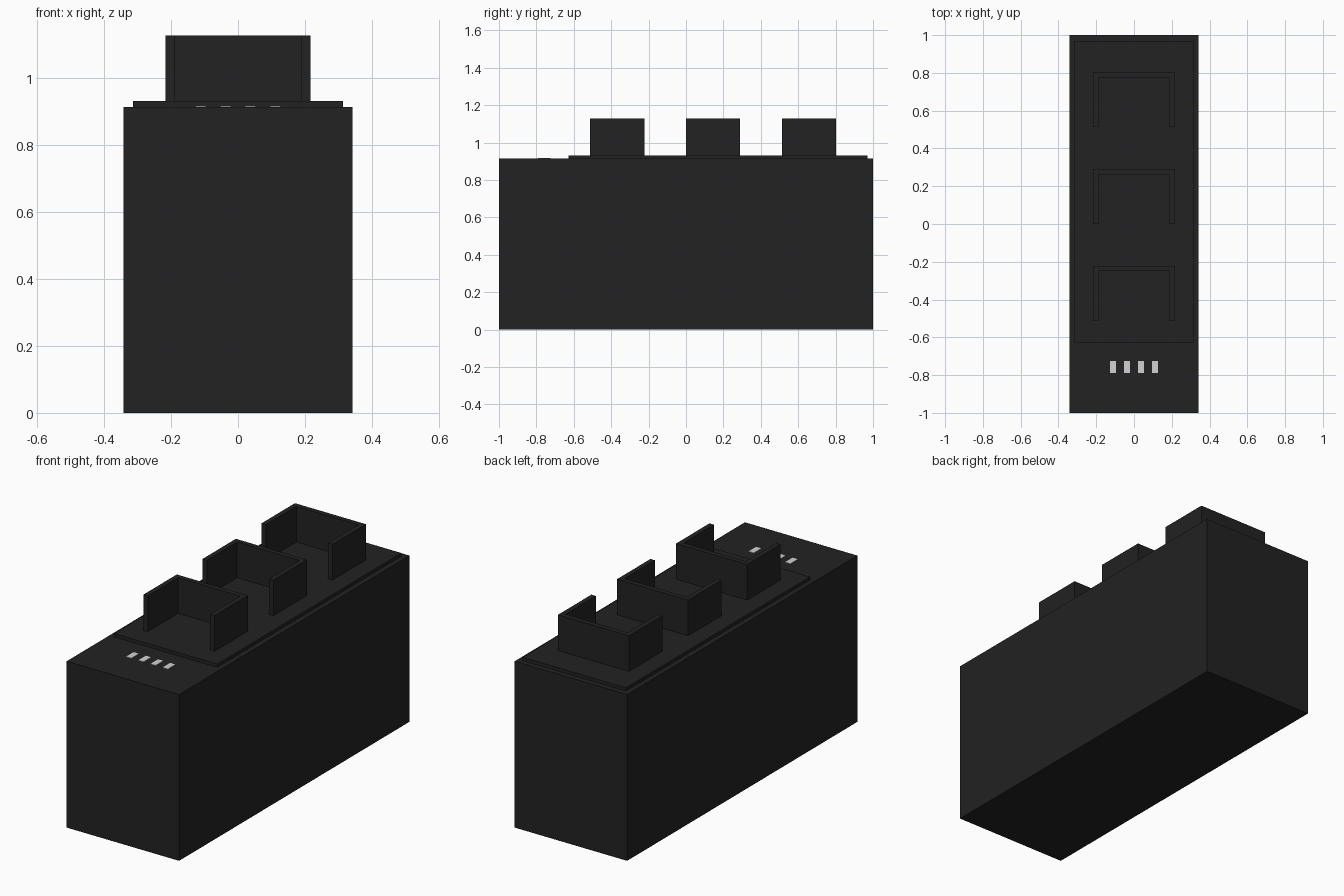
import bpy
import bmesh

cube = bpy.data.objects.get("Cube")
if cube:
    bpy.data.objects.remove(cube, do_unlink=True)


def make_material(name, rgb):
    mat = bpy.data.materials.new(name)
    mat.use_nodes = True
    colour = (*rgb, 1)
    mat.diffuse_color = colour
    mat.node_tree.nodes["Principled BSDF"].inputs["Base Color"].default_value = colour
    return mat


def add_prism(name, outline, z0, z1, mat):
    """Extrude a flat outline from z0 up to z1."""
    bm = bmesh.new()
    base = bm.faces.new([bm.verts.new((x, y, z0)) for x, y in outline])
    top = bmesh.ops.extrude_face_region(bm, geom=[base], use_keep_orig=True)["geom"]
    moved = [v for v in top if isinstance(v, bmesh.types.BMVert)]
    bmesh.ops.translate(bm, verts=moved, vec=(0, 0, z1 - z0))
    bmesh.ops.recalc_face_normals(bm, faces=bm.faces)
    mesh = bpy.data.meshes.new(name)
    bm.to_mesh(mesh)
    bm.free()
    mesh.materials.append(mat)
    obj = bpy.data.objects.new(name, mesh)
    bpy.context.collection.objects.link(obj)
    return obj


def rect(x0, x1, y0, y1):
    return [(x0, y0), (x1, y0), (x1, y1), (x0, y1)]


black = make_material("matte black", (0.016, 0.016, 0.016))
white = make_material("marker light grey", (0.65, 0.65, 0.65))

BODY_TOP, PLATE_TOP, HOLDER_TOP = 0.914, 0.932, 1.128

# Main case and raised top plate
add_prism("case_body", rect(-0.342, 0.342, -1, 1), 0, BODY_TOP, black)
add_prism("top_plate", rect(-0.314, 0.314, -0.628, 0.97), BODY_TOP, PLATE_TOP, black)

# Three U-shaped holders, open toward the front
OUTER, WALL, DEPTH = 0.216, 0.027, 0.29
INNER = OUTER - WALL
for i in range(3):
    front = -0.513 + i * 0.513
    back = front + DEPTH
    outline = [(-OUTER, front), (-INNER, front), (-INNER, back - WALL),
               (INNER, back - WALL), (INNER, front), (OUTER, front),
               (OUTER, back), (-OUTER, back)]
    add_prism(f"holder_{i + 1}", outline, PLATE_TOP, HOLDER_TOP, black)

# Row of four indicator marks
for i in range(4):
    x = (i - 1.5) * 0.074
    add_prism(f"indicator_{i + 1}", rect(x - 0.016, x + 0.016, -0.79, -0.725),
              BODY_TOP, BODY_TOP + 0.003, white)
